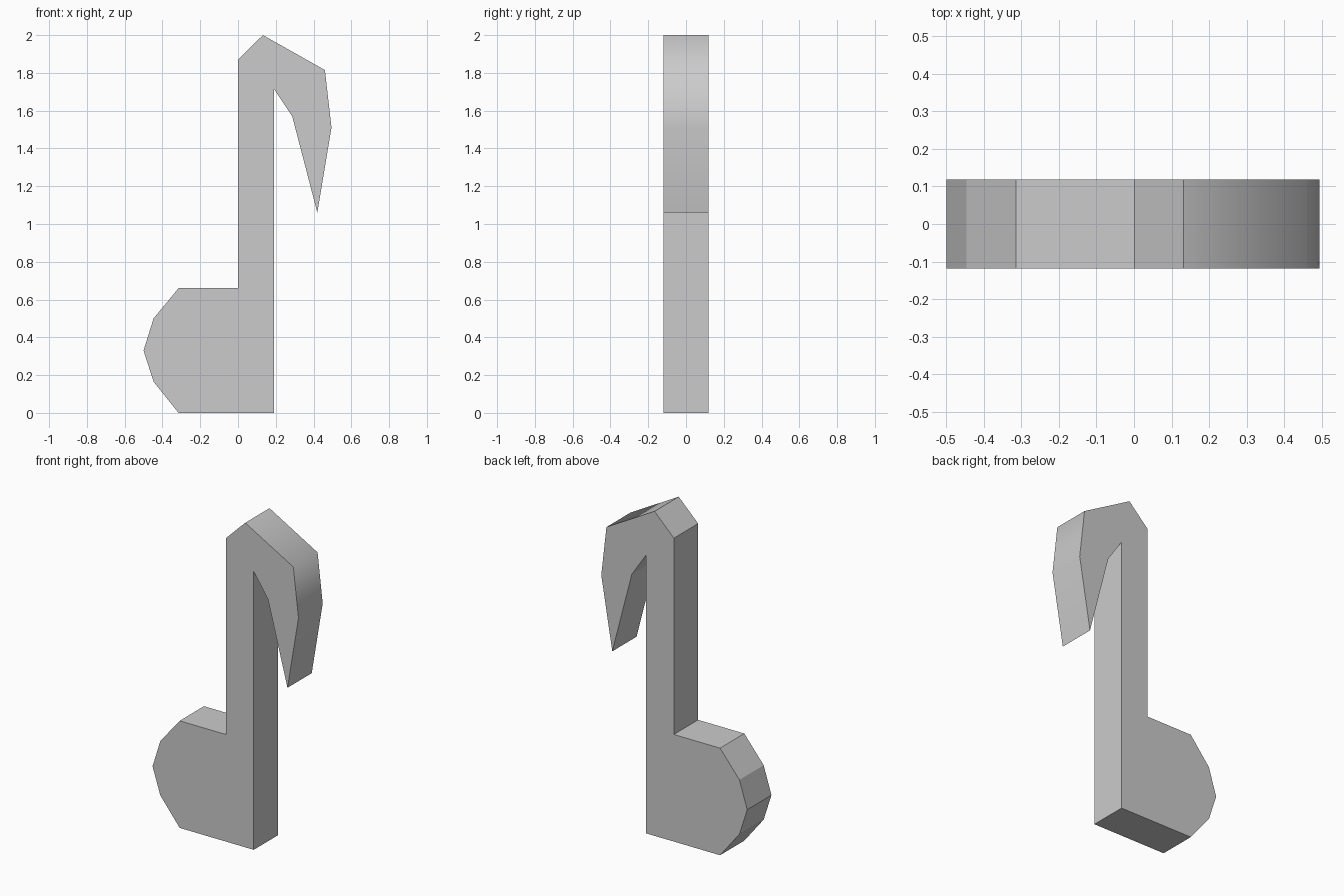
import bpy, bmesh

if "Cube" in bpy.data.objects:
    bpy.data.objects.remove(bpy.data.objects["Cube"])

HALF_DEPTH = 0.118

# Outline in (x, z), counter-clockwise seen from the front
stem_right = [(0.19, 0.0), (0.19, 1.715)]
flag = [(0.287, 1.57), (0.42, 1.06), (0.495, 1.51), (0.46, 1.815), (0.132, 2.0)]
stem_left = [(0.0, 1.87), (0.0, 0.66)]
note_head = [(-0.315, 0.66), (-0.447, 0.5), (-0.5, 0.33), (-0.447, 0.165), (-0.315, 0.0)]
outline = stem_right + flag + stem_left + note_head

# Front and back caps joined by side walls
bm = bmesh.new()
front = [bm.verts.new((x, -HALF_DEPTH, z)) for x, z in outline]
back = [bm.verts.new((x, HALF_DEPTH, z)) for x, z in outline]
bm.faces.new(front)
bm.faces.new(back[::-1])
n = len(outline)
tip = outline.index((0.42, 1.06))
for i in range(n):
    j = (i + 1) % n
    wall = bm.faces.new((front[i], back[i], back[j], front[j]))
    # The outer sweep of the flag is smooth, everything else is faceted
    wall.smooth = tip <= i < tip + 3
bmesh.ops.recalc_face_normals(bm, faces=bm.faces[:])

mesh = bpy.data.meshes.new("music_note")
bm.to_mesh(mesh)
bm.free()
bpy.context.collection.objects.link(bpy.data.objects.new("music_note", mesh))
